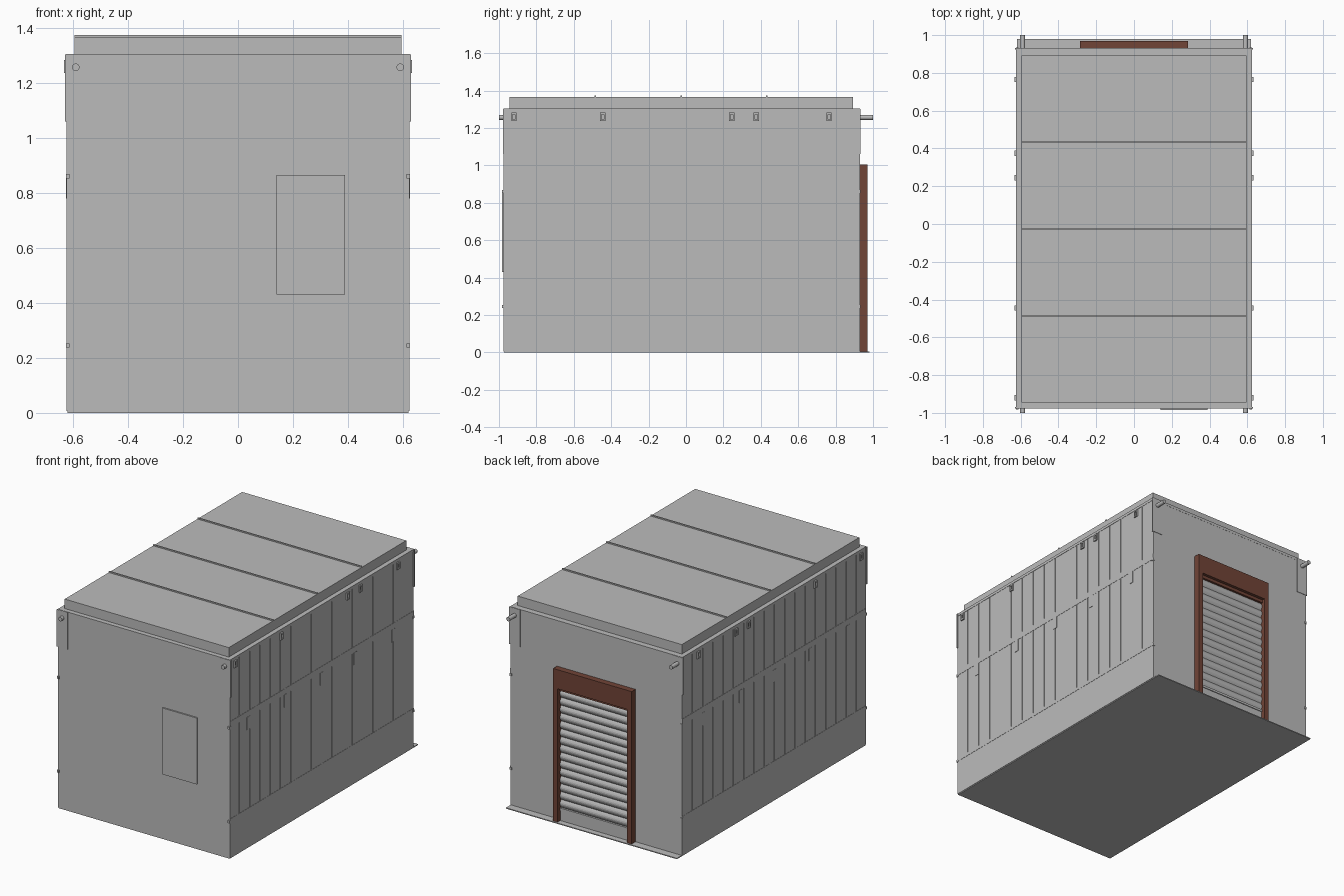
import bpy, math

cube = bpy.data.objects.get("Cube")
if cube:
    bpy.data.objects.remove(cube, do_unlink=True)


def material(name, color):
    m = bpy.data.materials.new(name)
    m.use_nodes = True
    m.diffuse_color = (*color, 1)
    m.node_tree.nodes["Principled BSDF"].inputs["Base Color"].default_value = (*color, 1)
    return m


GREY = material("painted grey", (0.5, 0.5, 0.5))
BROWN = material("red brown", (0.165, 0.058, 0.038))


def mesh(name, verts, faces, mat=GREY):
    me = bpy.data.meshes.new(name)
    me.from_pydata(verts, [], faces)
    me.materials.append(mat)
    ob = bpy.data.objects.new(name, me)
    bpy.context.collection.objects.link(ob)
    return ob


def boxes(name, spans, mat=GREY):
    """One object made of boxes, each given as three (low, high) ranges."""
    verts, faces = [], []
    for xs, ys, zs in spans:
        n = len(verts)
        xs, ys, zs = sorted(xs), sorted(ys), sorted(zs)
        verts += [(x, y, z) for x in xs for y in ys for z in zs]
        faces += [[n + i for i in f] for f in
                  ((0, 1, 3, 2), (4, 6, 7, 5), (0, 4, 5, 1),
                   (2, 3, 7, 6), (0, 2, 6, 4), (1, 5, 7, 3))]
    return mesh(name, verts, faces, mat)


FRONT, BACK, TOP = -0.975, 0.93, 1.305
WALL = 0.623      # outer face of the side walls
CORE = 0.619      # face behind the panel seams
SIDES = (("left", 1), ("right", -1))

# Floor, main body and roof
boxes("floor_plate", [((-0.62, 0.62), (FRONT + 0.003, 0.98), (0, 0.006))])
boxes("body", [((-CORE, CORE), (FRONT, BACK), (0.006, TOP - 0.005))])
boxes("roof_ledge", [((-0.625, 0.625), (FRONT - 0.001, BACK + 0.001), (1.287, TOP))])
boxes("roof_cover", [((-0.595, 0.595), (-0.945, 0.893), (TOP, 1.367))])
boxes("roof_ribs", [((-0.595, 0.595), (y - 0.004, y + 0.004), (1.36, 1.375))
                    for y in (-0.485, -0.026, 0.433)])

# Side walls: plain base, seamed panels, rails, brackets and clips
seams = [-0.875 + 0.1062 * i for i in range(17)]
edges = [FRONT] + seams + [BACK]
for side, s in SIDES:
    boxes(side + "_wall_base", [((s * 0.6, s * WALL), (FRONT, BACK), (0.006, 0.262))])
    boxes(side + "_wall_panels", [
        ((s * 0.6, s * WALL),
         (a + (0.002 if a > FRONT else 0), b - (0.002 if b < BACK else 0)),
         (0.262, 1.29)) for a, b in zip(edges, edges[1:])])
    boxes(side + "_rails", [((s * 0.6, s * 0.6245), (FRONT, BACK), z)
                            for z in ((0.24, 0.262), (0.86, 0.9))])
    boxes(side + "_rail_ends", [
        ((s * 0.612, s * 0.626), (y - 0.008, y + 0.008), (z - 0.008, z + 0.008))
        for y in (FRONT, BACK - 0.004) for z in (0.245, 0.86)])
    boxes(side + "_brackets", [((s * 0.6, s * 0.626), (y - 0.016, y + 0.016), (0.78, 0.862))
                               for y in (-0.785, -0.397, -0.025, 0.325, 0.715)])
    # Each clip is a small square frame with a sunken middle
    clips = []
    for y in (-0.92, -0.445, 0.245, 0.375, 0.765):
        out = (s * 0.61, s * 0.632)
        clips += [(out, (y - 0.014, y - 0.007), (1.237, 1.283)),
                  (out, (y + 0.007, y + 0.014), (1.237, 1.283)),
                  (out, (y - 0.007, y + 0.007), (1.237, 1.247)),
                  (out, (y - 0.007, y + 0.007), (1.273, 1.283))]
    boxes(side + "_clips", clips)

    # Corner plates wrap the upper corners at both ends
    boxes(side + "_corner_plates", [
        span for end, d in ((FRONT, -1), (BACK, 1)) for span in (
            ((s * 0.55, s * 0.63), (end, end + d * 0.003), (1.06, 1.303)),
            ((s * 0.62, s * 0.63), (end - d * 0.006, end + d * 0.003), (1.06, 1.303)))])

    # Drain pipe stubs
    for end, y0, y1 in (("front", -1, -0.95), ("back", 0.9, 1)):
        bpy.ops.mesh.primitive_cylinder_add(
            vertices=20, radius=0.0135, depth=y1 - y0,
            location=(s * 0.59, (y0 + y1) / 2, 1.257), rotation=(math.pi / 2, 0, 0))
        pipe = bpy.context.object
        pipe.name = f"{side}_{end}_pipe"
        pipe.data.materials.append(GREY)
        bpy.ops.object.shade_smooth_by_angle()

# Hatch on the front wall
boxes("front_hatch", [((0.14, 0.39), (FRONT - 0.009, FRONT), (0.43, 0.865))])

# Door frame on the back wall
boxes("door_frame", [
    ((-0.285, -0.252), (BACK, 0.97), (0.006, 0.88)),
    ((0.252, 0.285), (BACK, 0.97), (0.006, 0.88)),
    ((-0.285, 0.285), (BACK, 0.97), (0.88, 1.005)),
    ((-0.252, 0.252), (BACK, 0.95), (0.86, 0.88))], BROWN)

# Roller shutter: a row of curved slats above a flat bottom bar
SLATS, STEPS, LOW, HIGH = 15, 6, 0.09, 0.862
pitch = (HIGH - LOW) / SLATS
profile = []
for i in range(SLATS * STEPS + 1):
    t = i / STEPS
    profile.append((0.934 + 0.011 * abs(math.sin(math.pi * t)), LOW + pitch * t))
verts = [(x, y, z) for y, z in profile for x in (0.253, -0.253)]
faces = [(2 * i, 2 * i + 1, 2 * i + 3, 2 * i + 2) for i in range(len(profile) - 1)]
mesh("shutter_slats", verts, faces)
boxes("shutter_bottom_bar", [((-0.253, 0.253), (BACK, 0.942), (0.006, 0.075)),
                             ((-0.253, 0.253), (BACK, 0.947), (0.075, 0.09))])
